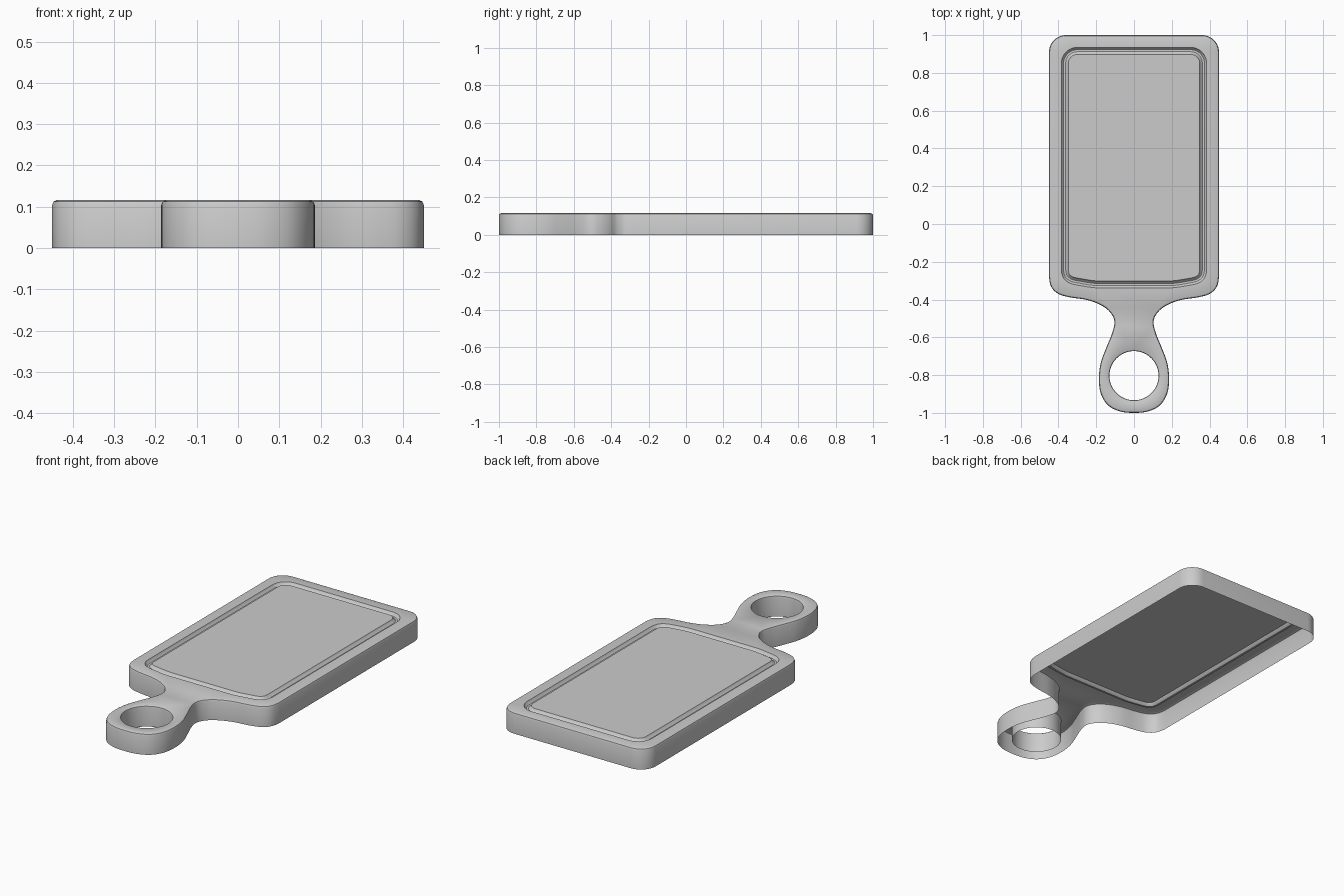
import bpy, bmesh, math
from mathutils import Vector

if "Cube" in bpy.data.objects:
    bpy.data.objects.remove(bpy.data.objects["Cube"])

TOP = 0.116


def arc(cx, cy, r, a0, a1, n=10):
    return [Vector((cx + r * math.cos(math.radians(a0 + (a1 - a0) * i / n)),
                    cy + r * math.sin(math.radians(a0 + (a1 - a0) * i / n)))) for i in range(n + 1)]


def spline(pts, steps=6):
    """Catmull-Rom through pts; the first and last only steer the ends."""
    p = [Vector(q) for q in pts]
    out = []
    for i in range(1, len(p) - 2):
        a, b, c, d = p[i - 1:i + 3]
        for s in range(steps):
            t = s / steps
            out.append(0.5 * (2 * b + (c - a) * t + (2 * a - 5 * b + 4 * c - d) * t * t
                              + (3 * b - a - 3 * c + d) * t ** 3))
    return out + [p[-2]]


def mirrored(half):
    """Close a right half (top to bottom, clockwise) across x = 0."""
    return half + [Vector((-v.x, v.y)) for v in reversed(half) if v.x > 1e-5]


def offset(loop, d):
    """Move a clockwise loop inwards by d."""
    out = []
    for i, v in enumerate(loop):
        t = (loop[(i + 1) % len(loop)] - loop[i - 1]).normalized()
        out.append(v + Vector((t.y, -t.x)) * d)
    return out


def sweep(bm, loop, profile):
    """Skin offset copies of a loop; profile holds (inward offset, z)."""
    rings = [[bm.verts.new((v.x, v.y, z)) for v in offset(loop, d)] for d, z in profile]
    n = len(loop)
    for a, b in zip(rings, rings[1:]):
        for i in range(n):
            j = (i + 1) % n
            bm.faces.new((a[i], a[j], b[j], b[i]))
    return rings


def ring_edges(bm, ring):
    return [bm.edges.get((ring[i - 1], ring[i])) for i in range(len(ring))]


# Board and handle outline
outline = mirrored(arc(0.36, 0.91, 0.09, 90, 0) + spline([
    (0.45, -0.2), (0.45, -0.28), (0.437, -0.335), (0.40, -0.37), (0.34, -0.388),
    (0.25, -0.402), (0.18, -0.427), (0.13, -0.463), (0.104, -0.513), (0.115, -0.575),
    (0.147, -0.655), (0.176, -0.735), (0.186, -0.82), (0.175, -0.90), (0.137, -0.96),
    (0.075, -0.992), (0, -1.0), (-0.075, -0.992)]))
# Juice groove outline with its bowed lower edge
groove = mirrored(arc(0.30, 0.85, 0.085, 90, 0) + spline([
    (0.385, -0.18), (0.385, -0.245), (0.372, -0.288), (0.338, -0.314), (0.28, -0.327),
    (0.20, -0.338), (0.10, -0.338)]))
hole = arc(0, -0.803, 0.13, 90, -270, 64)[:-1]

bm = bmesh.new()
rim = [(0, 0), (0, TOP - 0.012), (0.0035, TOP - 0.0035), (0.012, TOP)]
outer = sweep(bm, outline, rim)
inner = sweep(bm, hole, [(-d * 0.6, z) for d, z in rim])
channel = sweep(bm, groove, [(0, TOP), (0.005, TOP - 0.010), (0.012, TOP - 0.016),
                             (0.023, TOP - 0.016), (0.031, TOP - 0.010), (0.037, TOP)])
# Flat top around the groove and hole, then the centre panel
bmesh.ops.triangle_fill(bm, use_beauty=True, normal=(0, 0, 1),
                        edges=ring_edges(bm, outer[-1]) + ring_edges(bm, inner[-1])
                        + ring_edges(bm, channel[0]))
panel = bm.faces.new(channel[-1])
bmesh.ops.recalc_face_normals(bm, faces=bm.faces[:])
panel.normal_update()
if panel.normal.z < 0:
    bmesh.ops.reverse_faces(bm, faces=bm.faces[:])

mesh = bpy.data.meshes.new("cutting_board")
bm.to_mesh(mesh)
bm.free()
board = bpy.data.objects.new("cutting_board", mesh)
bpy.context.collection.objects.link(board)
bpy.context.view_layer.objects.active = board
board.select_set(True)
bpy.ops.object.shade_smooth_by_angle(angle=math.radians(35))
